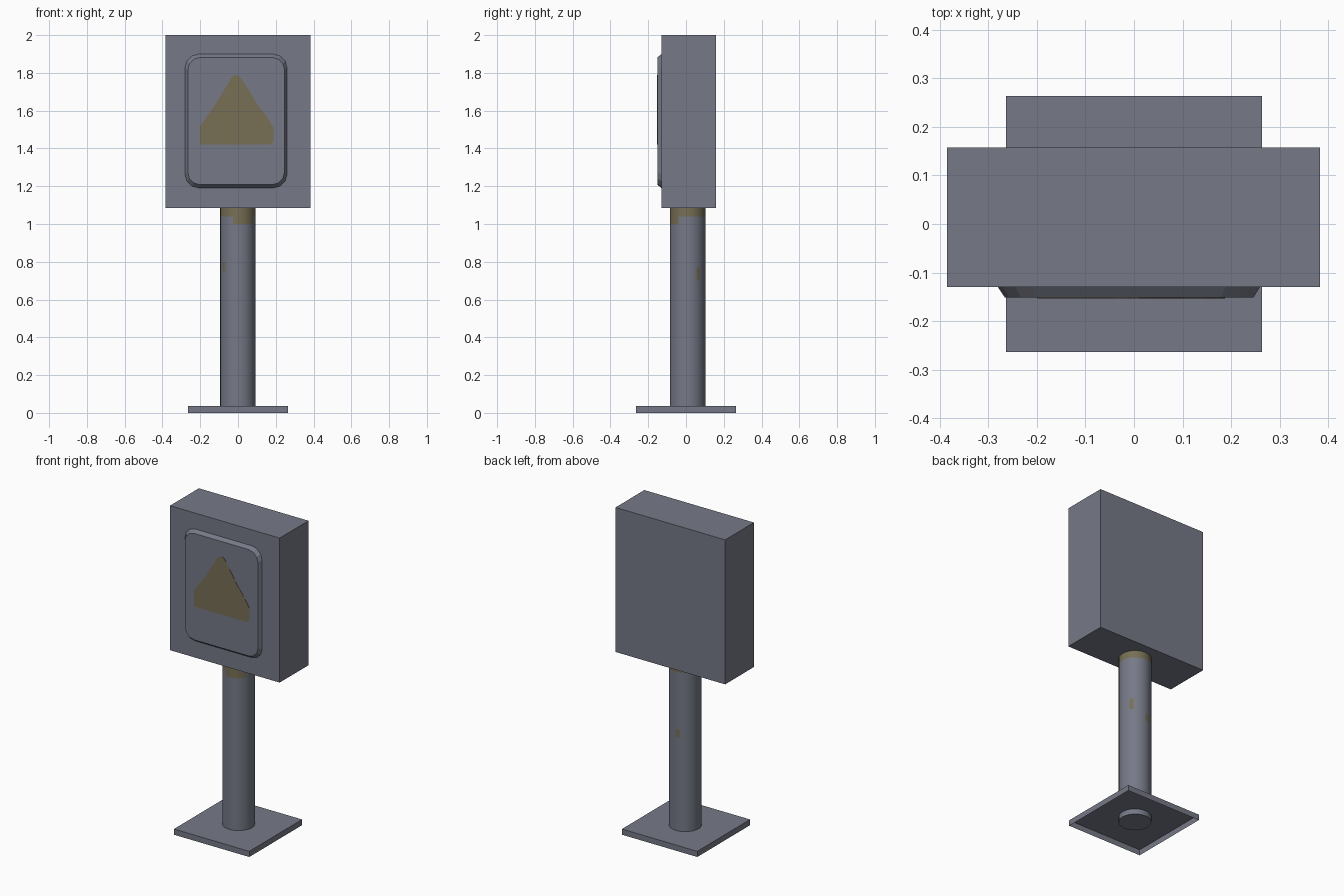
import bpy, bmesh, math

if "Cube" in bpy.data.objects:
    bpy.data.objects.remove(bpy.data.objects["Cube"])


def material(name, rgb):
    m = bpy.data.materials.new(name)
    m.diffuse_color = (*rgb, 1)
    m.use_nodes = True
    m.node_tree.nodes["Principled BSDF"].inputs["Base Color"].default_value = m.diffuse_color
    return m


GREY = material("slate grey", (0.18, 0.193, 0.242))
OCHRE = material("faded ochre", (0.185, 0.158, 0.09))


def finish(bm, name, mats):
    me = bpy.data.meshes.new(name)
    bm.normal_update()
    bm.to_mesh(me)
    bm.free()
    ob = bpy.data.objects.new(name, me)
    bpy.context.collection.objects.link(ob)
    for m in mats:
        me.materials.append(m)
    return ob


def box(name, lo, hi, open_bottom=False):
    bm = bmesh.new()
    bmesh.ops.create_cube(bm, size=1)
    for v in bm.verts:
        v.co = [lo[i] if v.co[i] < 0 else hi[i] for i in range(3)]
    if open_bottom:
        bm.normal_update()
        bmesh.ops.delete(bm, geom=[f for f in bm.faces if f.normal.z < -0.5],
                         context='FACES_ONLY')
    return finish(bm, name, [GREY])


def rounded_rect(x0, x1, z0, z1, r, seg=3):
    pts = []
    corners = [(x1 - r, z1 - r, 0), (x0 + r, z1 - r, 90),
               (x0 + r, z0 + r, 180), (x1 - r, z0 + r, 270)]
    for cx, cz, start in corners:
        for i in range(seg + 1):
            a = math.radians(start + 90 * i / seg)
            pts.append((cx + r * math.cos(a), cz + r * math.sin(a)))
    return pts


def front_plate(name, back, front, y_back, y_front, mat):
    """Plate facing -y between two matching x/z outlines."""
    bm = bmesh.new()
    b = [bm.verts.new((x, y_back, z)) for x, z in back]
    f = [bm.verts.new((x, y_front, z)) for x, z in front]
    n = len(b)
    for i in range(n):
        bm.faces.new((b[i], b[(i + 1) % n], f[(i + 1) % n], f[i]))
    bm.faces.new(f)
    bm.faces.new(b[::-1])
    bmesh.ops.recalc_face_normals(bm, faces=bm.faces[:])
    return finish(bm, name, [mat])


# Foot plate (hollow underneath) and the signal housing
box("base_plate", (-0.264, -0.264, 0), (0.264, 0.264, 0.036), open_bottom=True)
box("housing", (-0.385, -0.13, 1.085), (0.383, 0.158, 2.0))

# Raised panel with rounded, bevelled rim
front_plate("front_panel",
            rounded_rect(-0.281, 0.26, 1.19, 1.9, 0.072),
            rounded_rect(-0.266, 0.246, 1.208, 1.882, 0.066),
            -0.129, -0.152, GREY)

# Worn triangular warning mark
mark = [(-0.20, 1.42), (0.17, 1.42), (0.188, 1.435), (0.188, 1.51),
        (0.145, 1.58), (0.105, 1.63), (0.04, 1.735), (0.01, 1.78),
        (-0.012, 1.79), (-0.035, 1.775), (-0.115, 1.64), (-0.20, 1.52)]
front_plate("triangle_mark", mark, mark, -0.151, -0.1535, OCHRE)

# Post with worn collar and small spots: (angle from, angle to, z from, z to)
WORN = [(0, 360, 1.04, 1.09), (255, 330, 1.0, 1.04),
        (30, 45, 0.70, 0.77), (90, 105, 0.63, 0.68), (210, 225, 0.75, 0.80)]
SIDES, R, CX, CY = 24, 0.094, -0.001, 0.008
levels = [0.002, 0.63, 0.68, 0.70, 0.75, 0.77, 0.80, 1.0, 1.04, 1.09]
bm = bmesh.new()
rings = []
for z in levels:
    rings.append([bm.verts.new((CX + R * math.cos(math.tau * i / SIDES),
                                CY + R * math.sin(math.tau * i / SIDES), z))
                  for i in range(SIDES)])
for k in range(len(levels) - 1):
    zm = (levels[k] + levels[k + 1]) / 2
    for i in range(SIDES):
        j = (i + 1) % SIDES
        f = bm.faces.new((rings[k][i], rings[k][j], rings[k + 1][j], rings[k + 1][i]))
        am = 360 * (i + 0.5) / SIDES
        f.material_index = int(any(a0 < am < a1 and z0 < zm < z1
                                   for a0, a1, z0, z1 in WORN))
        f.smooth = True
bm.faces.new(rings[0][::-1])
bm.faces.new(rings[-1])
post = finish(bm, "post", [GREY, OCHRE])
bpy.context.view_layer.objects.active = post
post.select_set(True)
bpy.ops.object.shade_smooth_by_angle(angle=math.radians(40))
